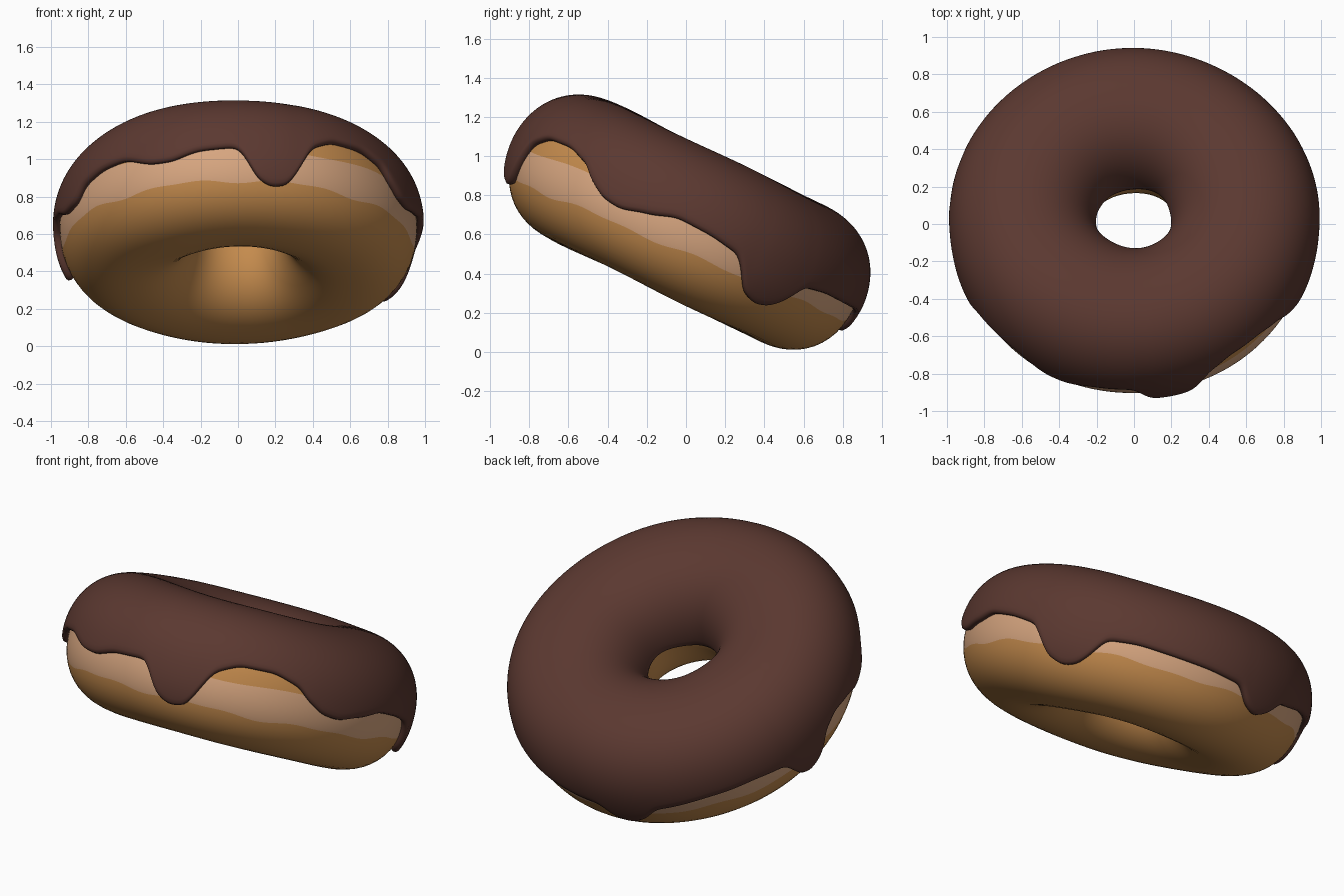
import bpy, math
from mathutils import Matrix

if "Cube" in bpy.data.objects:
    bpy.data.objects.remove(bpy.data.objects["Cube"])

R, A, B, N = 0.595, 0.36, 0.365, 2.2      # ring radius, tube half width/height, squareness
TILT = Matrix.Translation((0, 0, 0.645)) @ Matrix.Rotation(math.radians(-26), 4, 'X')


def material(name, rgb):
    m = bpy.data.materials.new(name)
    m.diffuse_color = (*rgb, 1)
    m.use_nodes = True
    m.node_tree.nodes["Principled BSDF"].inputs["Base Color"].default_value = m.diffuse_color
    return m


dough_mat = material("golden_dough", (0.56, 0.26, 0.075))
pale_mat = material("pale_dough", (0.68, 0.38, 0.215))
icing_mat = material("chocolate", (0.105, 0.040, 0.030))


def spow(v):
    return math.copysign(abs(v) ** (2 / N), v)


def point(phi, th, grow=0.0):
    """Point on the ring: phi goes round the ring, th round the tube (0 = outside)."""
    wob = 1 + 0.008 * math.sin(3 * phi + 1) + 0.006 * math.sin(5 * phi)
    r = R + (A + grow) * spow(math.cos(th)) * wob
    return (r * math.cos(phi), r * math.sin(phi), (B + grow) * spow(math.sin(th)) * wob)


def angle(z):
    """Tube angle on the outer side for a local height."""
    return math.copysign(math.asin(min(1, abs(z) / B) ** (N / 2)), z)


def ring_mesh(name, cols, rows_at, closed, mats, mat_rule, grow=0.0):
    verts, faces, idx = [], [], []
    for i in range(cols):
        phi = 2 * math.pi * i / cols
        ths = rows_at(phi)
        n = len(ths)
        verts += [point(phi, t, grow) for t in ths]
    for i in range(cols):
        k = (i + 1) % cols
        for j in range(n if closed else n - 1):
            l = (j + 1) % n
            faces.append((i * n + j, k * n + j, k * n + l, i * n + l))
            idx.append(mat_rule(j))
    me = bpy.data.meshes.new(name)
    me.from_pydata(verts, [], faces)
    for m in mats:
        me.materials.append(m)
    for p, m in zip(me.polygons, idx):
        p.material_index = m
        p.use_smooth = True
    ob = bpy.data.objects.new(name, me)
    bpy.context.collection.objects.link(ob)
    ob.matrix_world = TILT
    return ob


# Dough ring with a pale wavy band round its outer side
BAND, REST = 8, 48


def dough_rows(phi):
    s = math.sin(phi)
    lo = angle(-0.13 + 0.05 * s + 0.008 * math.sin(9 * phi) + 0.005 * math.sin(17 * phi))
    hi = angle(0.03 + 0.03 * s + 0.012 * math.sin(7 * phi))
    band = [lo + (hi - lo) * j / BAND for j in range(BAND)]
    span = 2 * math.pi - (hi - lo)
    return band + [hi + span * j / REST for j in range(REST)]


ring_mesh("dough_ring", 180, dough_rows, True, [dough_mat, pale_mat],
          lambda j: 1 if j < BAND else 0)

# Icing lower edge: (direction in degrees, local height), with drips
EDGE = [(-3, 0.005), (7, 0), (18, -0.025), (22, -0.10), (25, -0.175), (31, -0.207),
        (36, -0.19), (40, -0.13), (44, -0.03), (55, -0.01), (78, -0.015), (92, -0.03),
        (97, -0.12), (102, -0.15), (107, -0.11), (112, -0.03), (130, 0), (145, 0),
        (157, -0.03), (161, -0.17), (166, -0.225), (171, -0.17), (175, -0.04), (182, 0),
        (190, -0.03), (198, -0.09), (206, -0.09), (213, -0.025), (222, 0), (231, 0),
        (242, -0.065), (248, -0.07), (258, -0.03), (270, -0.02), (273, -0.09),
        (276, -0.18), (281, -0.215), (287, -0.20), (290, -0.11), (294, 0.02),
        (302, 0.08), (313, 0.087), (322, 0.05), (327, -0.02), (333, -0.07),
        (339, -0.08), (348, -0.043), (357, 0.005)]


def edge_height(phi):
    d = math.degrees(phi) % 360
    if d >= 357:
        d -= 360
    for (a, za), (b, zb) in zip(EDGE, EDGE[1:]):
        if a <= d <= b:
            t = (d - a) / (b - a)
            return za + (zb - za) * (0.5 * t + 0.5 * t * t * (3 - 2 * t))
    return 0


def icing_rows(phi):
    # average nearby directions so the edge flows
    z = sum(edge_height(phi + math.radians(o)) for o in (-1.2, 0, 1.2)) / 3
    lo = angle(z + 0.008)
    hi = math.pi - angle(0.01 + 0.02 * math.sin(2 * phi + 1))
    return [lo + (hi - lo) * j / 30 for j in range(31)]


icing = ring_mesh("icing", 180, icing_rows, False, [icing_mat], lambda j: 0, -0.01)
sol = icing.modifiers.new("thickness", 'SOLIDIFY')
sol.thickness = 0.048
sol.offset = 1
sub = icing.modifiers.new("round_lip", 'SUBSURF')
sub.levels = sub.render_levels = 1
